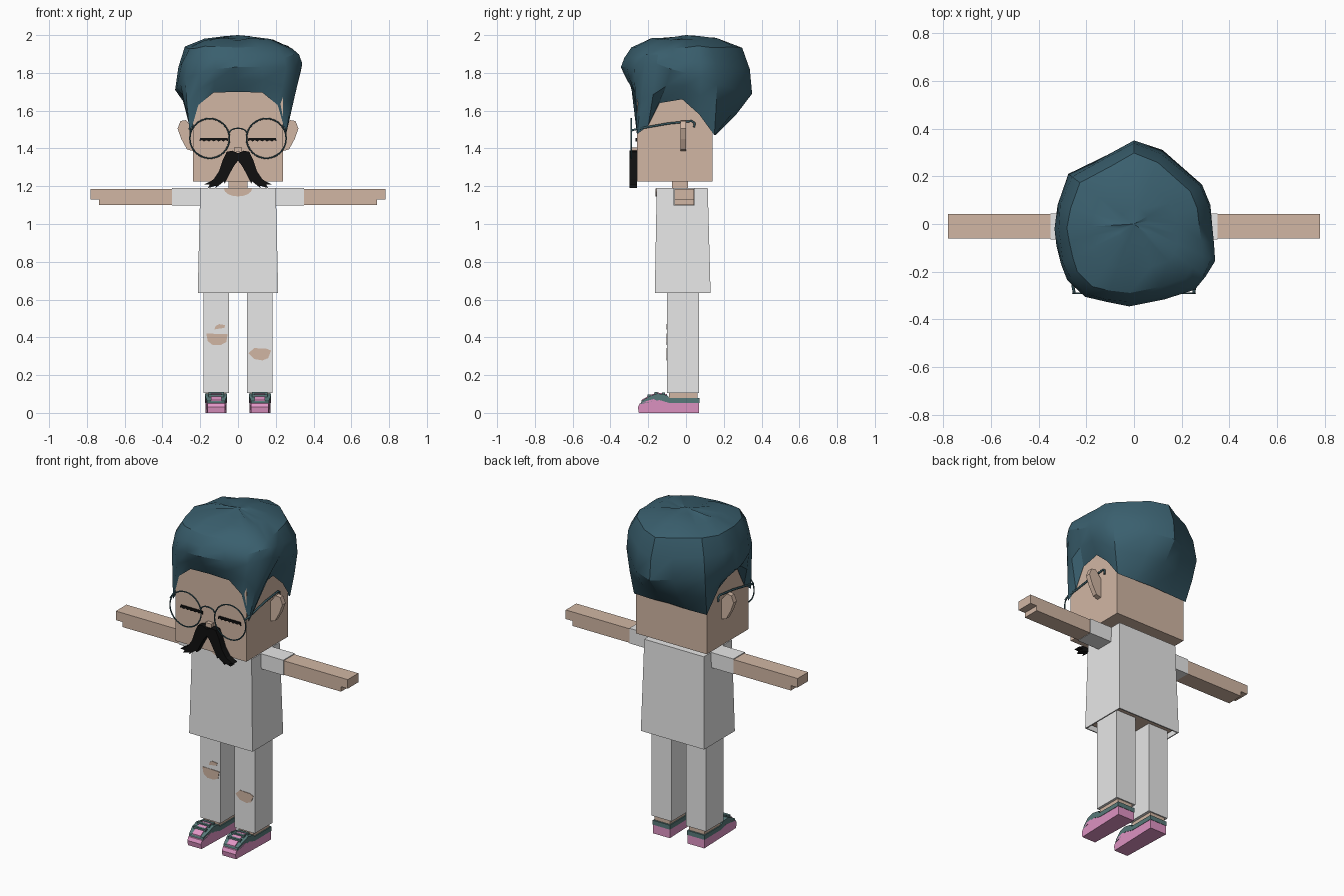
import bpy, bmesh, math, random
from mathutils import Vector

random.seed(4)
cube = bpy.data.objects.get("Cube")
if cube:
    bpy.data.objects.remove(cube, do_unlink=True)


def material(name, r, g, b):
    m = bpy.data.materials.new(name)
    m.use_nodes = True
    m.diffuse_color = (r, g, b, 1)
    m.node_tree.nodes["Principled BSDF"].inputs["Base Color"].default_value = (r, g, b, 1)
    return m


skin = material("skin", 0.64, 0.47, 0.37)
cloth = material("white cloth", 0.8, 0.8, 0.8)
teal = material("teal hair", 0.042, 0.115, 0.156)
black = material("black", 0.005, 0.005, 0.005)
wire = material("spectacle wire", 0.04, 0.1, 0.12)
pink = material("pink shoe", 0.75, 0.3, 0.56)
green = material("grey green shoe", 0.098, 0.195, 0.195)


def finish(name, bm, mat):
    bmesh.ops.recalc_face_normals(bm, faces=bm.faces)
    me = bpy.data.meshes.new(name)
    bm.to_mesh(me)
    bm.free()
    ob = bpy.data.objects.new(name, me)
    bpy.context.collection.objects.link(ob)
    me.materials.append(mat)
    return ob


def smooth(ob, degrees):
    bpy.ops.object.select_all(action='DESELECT')
    ob.select_set(True)
    bpy.context.view_layer.objects.active = ob
    bpy.ops.object.shade_smooth_by_angle(angle=math.radians(degrees))


def loft(name, rings, mat, caps=True):
    """Join rings of equal point count into one skin."""
    bm = bmesh.new()
    vs = [[bm.verts.new(p) for p in ring] for ring in rings]
    n = len(vs[0])
    for a, b in zip(vs, vs[1:]):
        for i in range(n):
            j = (i + 1) % n
            bm.faces.new((a[i], a[j], b[j], b[i]))
    if caps:
        bm.faces.new(vs[0])
        bm.faces.new(vs[-1])
    return finish(name, bm, mat)


def prism_y(name, outline, y0, y1, mat, side=1):
    return loft(name, [[(side * x, y, z) for x, z in outline] for y in (y0, y1)], mat)


def prism_x(name, outline, x0, x1, mat, side=1):
    return loft(name, [[(side * x, y, z) for y, z in outline] for x in (x0, x1)], mat)


def rect(x0, x1, y0, y1, z):
    return [(x0, y0, z), (x1, y0, z), (x1, y1, z), (x0, y1, z)]


def box(name, x, y, z, mat, side=1):
    x0, x1 = sorted((side * x[0], side * x[1]))
    return loft(name, [rect(x0, x1, *y, h) for h in z], mat)


def tube(name, points, radius, mat):
    cu = bpy.data.curves.new(name, 'CURVE')
    cu.dimensions = '3D'
    cu.bevel_depth = radius
    cu.bevel_resolution = 1
    cu.use_fill_caps = True
    sp = cu.splines.new('POLY')
    sp.points.add(len(points) - 1)
    for p, co in zip(sp.points, points):
        p.co = (*co, 1)
    cu.materials.append(mat)
    ob = bpy.data.objects.new(name, cu)
    bpy.context.collection.objects.link(ob)
    bpy.ops.object.select_all(action='DESELECT')
    ob.select_set(True)
    bpy.context.view_layer.objects.active = ob
    bpy.ops.object.convert(target='MESH')


# Head, neck and nose
box("head", (-0.238, 0.238), (-0.26, 0.14), (1.225, 1.72), skin)
box("neck", (-0.05, 0.05), (-0.075, 0.01), (1.17, 1.23), skin)
box("nose", (-0.02, 0.02), (-0.285, -0.255), (1.38, 1.405), skin)

# Shirt: tapered open shell with the body inside
shirt = loft("shirt", [rect(-0.213, 0.213, -0.165, 0.13, 0.635),
                       rect(-0.2, 0.2, -0.155, 0.115, 1.19)], cloth)
bm = bmesh.new()
bm.from_mesh(shirt.data)
bm.faces.ensure_lookup_table()
bmesh.ops.delete(bm, geom=[min(bm.faces, key=lambda f: f.calc_center_median().z)],
                 context='FACES_ONLY')
bm.to_mesh(shirt.data)
bm.free()
shell = shirt.modifiers.new("thickness", 'SOLIDIFY')
shell.thickness = 0.01
shell.offset = -1
box("hips", (-0.198, 0.198), (-0.148, 0.115), (0.66, 0.7), skin)
scoop = [(0.075 * math.cos(a), 1.188 + 0.042 * math.sin(a))
         for a in (math.pi * (1 + i / 8) for i in range(9))]
prism_y("neckline", scoop, -0.161, -0.154, skin)

# Hair: lower hem, widest ring, then shrinking rings up to the crown
hem_half = [(0, -.272, 1.70), (.13, -.27, 1.695), (.21, -.266, 1.63), (.255, -.26, 1.475),
            (.25, -.2, 1.52), (.246, -.14, 1.64), (.25, -.02, 1.66), (.25, .07, 1.58),
            (.245, .15, 1.47), (.12, .155, 1.47), (0, .155, 1.475)]
wide_left = [(-.02, -.345, 1.83), (.13, -.315, 1.83), (.255, -.275, 1.83), (.30, -.22, 1.84),
             (.34, -.155, 1.85), (.335, -.08, 1.82), (.327, 0, 1.8), (.32, .08, 1.78),
             (.285, .165, 1.74), (.12, .31, 1.7), (0, .35, 1.69)]
wide_right = [(-.12, -.325, 1.82), (-.205, -.305, 1.8), (-.28, -.235, 1.77), (-.305, -.17, 1.74),
              (-.325, -.09, 1.72), (-.333, -.02, 1.71), (-.32, .08, 1.72), (-.275, .21, 1.72),
              (-.11, .29, 1.7)]
hem = [Vector(p) for p in hem_half + [(-x, y, z) for x, y, z in hem_half[-2:0:-1]]]
wide = [Vector(p) for p in wide_left + wide_right[::-1]]


def shrink(scale, height, blend=1.0):
    ring = []
    for p in wide:
        z = p.z + (height - p.z) * blend + random.uniform(-0.008, 0.008)
        s = scale + random.uniform(-0.02, 0.02)
        ring.append(Vector((p.x * s, p.y * s, z)))
    return ring


middle = [h.lerp(w, 0.5) * 1.0 + Vector((w.x - h.x, w.y - h.y, 0)) * 0.08
          for h, w in zip(hem, wide)]
rings = [hem, middle, wide, shrink(0.96, 1.93, 0.55), shrink(0.84, 1.935),
         shrink(0.55, 1.978), shrink(0.2, 1.988)]
hair = loft("hair", rings + [[Vector((0, 0, 2))] * len(hem)], teal, caps=False)
bm = bmesh.new()
bm.from_mesh(hair.data)
bmesh.ops.remove_doubles(bm, verts=bm.verts, dist=0.0005)
bmesh.ops.recalc_face_normals(bm, faces=bm.faces)
bm.to_mesh(hair.data)
bm.free()
smooth(hair, 32)

# Outlines used on both sides
ear = [(.235, 1.385), (.27, 1.395), (.3, 1.45), (.32, 1.505), (.305, 1.545), (.275, 1.55), (.235, 1.5)]
arm = [(.35, 1.1), (.735, 1.1), (.735, 1.13), (.78, 1.13), (.78, 1.185), (.35, 1.185)]
whisker = [(0, 1.375), (.03, 1.388), (.06, 1.382), (.08, 1.34), (.1, 1.28), (.13, 1.235),
           (.178, 1.21), (.15, 1.208), (.16, 1.19), (.115, 1.203), (.12, 1.19), (.075, 1.225),
           (.07, 1.215), (.045, 1.265), (.02, 1.31), (0, 1.335)]
sole = [(.07, 0), (.07, .055), (-.09, .055), (-.14, .08), (-.2, .066), (-.245, .05), (-.255, .03), (-.25, 0)]
upper = [(.072, .053), (.072, .08), (-.09, .08), (-.1, .094), (-.15, .103), (-.19, .09),
         (-.235, .064), (-.24, .047), (-.14, .068), (-.09, .053)]

# Closed eye: bar with a jagged row of lashes below
lashes = [(.055, 1.456), (.2, 1.456)]
for i in range(13):
    lashes.append((.205 - i * .0128, 1.437 if i % 2 == 0 else 1.444))

for side, tag in ((1, "left"), (-1, "right")):
    prism_y(tag + "_ear", ear, -0.03, 0.0, skin, side)
    prism_y(tag + "_eye", lashes, -0.267, -0.259, black, side)
    prism_y(tag + "_moustache", whisker, -0.3, -0.26, black, side)

    # Arms
    box(tag + "_sleeve", (0.19, 0.35), (-0.065, 0.045), (1.098, 1.19), cloth, side)
    prism_y(tag + "_arm", arm, -0.06, 0.042, skin, side)

    # Spectacles
    bpy.ops.mesh.primitive_torus_add(location=(side * 0.15, -0.29, 1.453), rotation=(math.pi / 2, 0, 0),
                                     major_radius=0.105, minor_radius=0.004,
                                     major_segments=32, minor_segments=6)
    lens = bpy.context.object
    lens.name = tag + "_lens_rim"
    lens.data.materials.append(wire)
    smooth(lens, 60)
    tube(tag + "_temple", [(side * x, y, z) for x, y, z in (
        (.25, -.29, 1.495), (.256, -.26, 1.503), (.25, -.095, 1.532), (.248, .03, 1.545),
        (.248, .045, 1.535), (.248, .043, 1.512))], 0.006, wire)

    # Legs and ankles
    box(tag + "_trouser_leg", (0.048, 0.183), (-0.1, 0.07), (0.105, 0.67), cloth, side)
    box(tag + "_ankle", (0.065, 0.168), (-0.09, 0.062), (0.07, 0.11), skin, side)

    # Shoes, narrowed at the toe
    for part, outline, x0, x1, mat in (("sole", sole, .06, .172, pink), ("upper", upper, .058, .174, green)):
        ob = prism_x(tag + "_shoe_" + part, outline, x0, x1, mat, side)
        for v in ob.data.vertices:
            if v.co.y < -0.21:
                v.co.x = side * 0.116 + (v.co.x - side * 0.116) * 0.82
    tongue = [(y, z + lift) for lift, pts in ((.005, upper[3:7]), (-.003, upper[6:2:-1])) for y, z in pts]
    prism_x(tag + "_tongue", tongue, 0.088, 0.144, pink, side)
    for y, z in ((-.12, .101), (-.16, .104), (-.195, .092)):
        box(tag + "_lace", (0.075, 0.157), (y - .008, y + .008), (z - .008, z + .006), green, side)

tube("bridge", [(0.045 * math.cos(a), -0.29, 1.483 + 0.024 * math.sin(a))
                for a in (math.pi * i / 8 for i in range(9))], 0.004, wire)

# Torn knees: thin skin patches on the trouser fronts
rips = {
    "right_knee_tear": [(-.168, .42), (-.055, .417), (-.062, .375), (-.09, .36), (-.135, .36), (-.16, .38)],
    "right_small_tear": [(-.125, .442), (-.072, .45), (-.068, .465), (-.1, .47), (-.118, .46)],
    "left_knee_tear": [(.055, .315), (.085, .343), (.15, .34), (.175, .33), (.16, .29), (.13, .278), (.085, .285)],
}
for name, outline in rips.items():
    prism_y(name, outline, -0.103, -0.098, skin)
